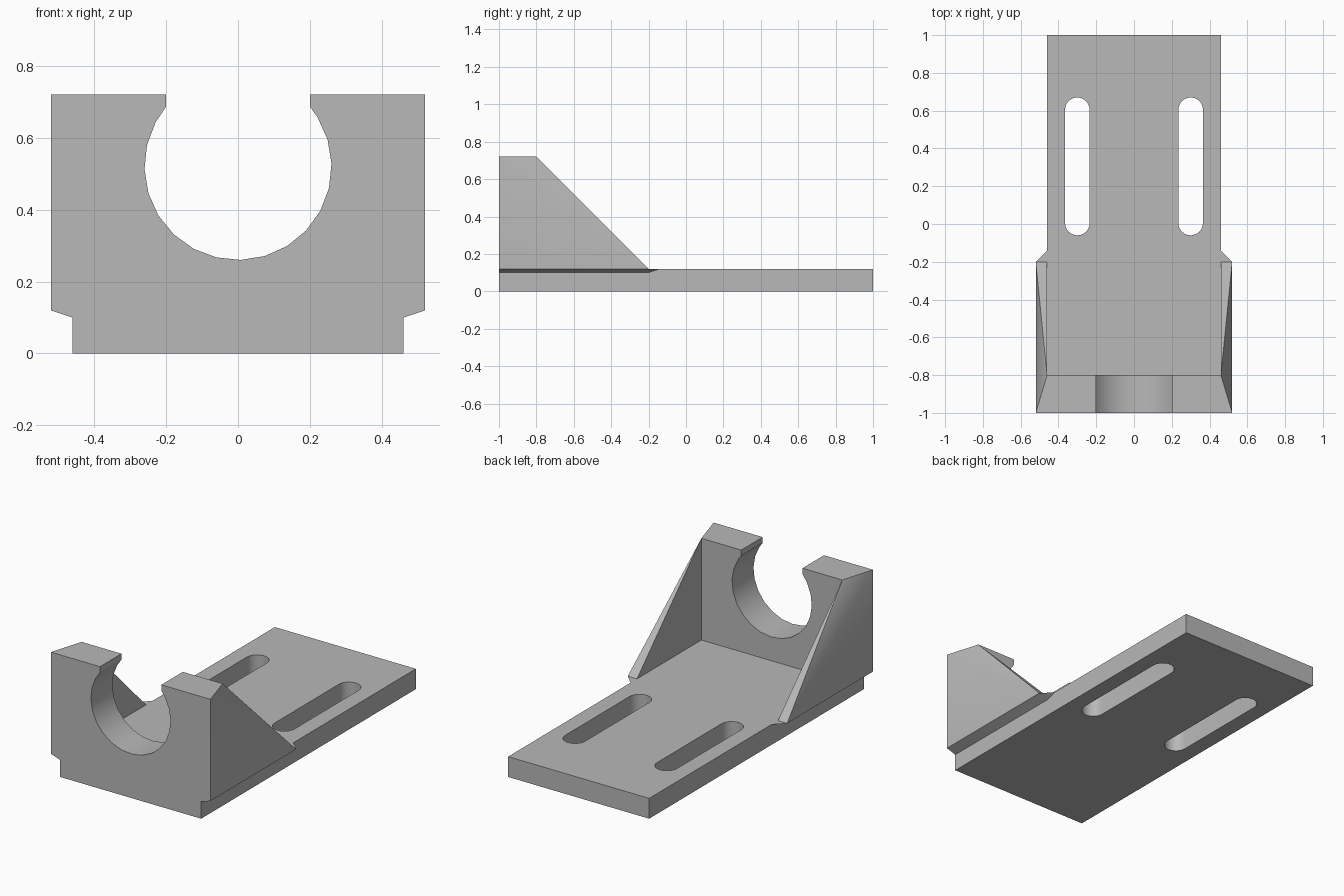
import bpy, bmesh
from math import sin, cos, pi, radians

cube = bpy.data.objects.get("Cube")
if cube:
    bpy.data.objects.remove(cube)

grey = bpy.data.materials.new("plain grey")
grey.use_nodes = True
colour = (0.48, 0.48, 0.48, 1)
grey.diffuse_color = colour
grey.node_tree.nodes["Principled BSDF"].inputs["Base Color"].default_value = colour

HALF, FLARE = 0.46, 0.52        # half widths of the plate and of the flared wall
PLATE, TOP = 0.12, 0.72         # heights of the plate and of the wall
FRONT, WALL_BACK, TOE = -1.0, -0.8, -0.2


def finish(name, bm):
    bmesh.ops.recalc_face_normals(bm, faces=bm.faces)
    mesh = bpy.data.meshes.new(name)
    bm.to_mesh(mesh)
    bm.free()
    mesh.materials.append(grey)
    obj = bpy.data.objects.new(name, mesh)
    bpy.context.collection.objects.link(obj)
    return obj


def loft(name, first, second):
    """Solid between two matching outlines."""
    bm = bmesh.new()
    a = [bm.verts.new(p) for p in first]
    b = [bm.verts.new(p) for p in second]
    bm.faces.new(a)
    bm.faces.new(b)
    for i in range(len(a)):
        j = (i + 1) % len(a)
        bm.faces.new((a[i], a[j], b[j], b[i]))
    return finish(name, bm)


def prism(name, outline, low, high):
    return loft(name, [(x, y, low) for x, y in outline],
                [(x, y, high) for x, y in outline])


def hull(name, points):
    bm = bmesh.new()
    for p in points:
        bm.verts.new(p)
    bmesh.ops.convex_hull(bm, input=bm.verts)
    bmesh.ops.dissolve_limit(bm, angle_limit=radians(1),
                             verts=bm.verts, edges=bm.edges)
    return finish(name, bm)


def smooth(obj):
    bpy.ops.object.select_all(action='DESELECT')
    obj.select_set(True)
    bpy.context.view_layer.objects.active = obj
    bpy.ops.object.shade_smooth_by_angle(angle=radians(30))


# Base plate with two long adjustment slots
plate = prism("base_plate", [(-HALF, WALL_BACK), (HALF, WALL_BACK),
                             (HALF, 1), (-HALF, 1)], 0, PLATE)
R, STEPS = 0.065, 12
for s in (-1, 1):
    outline = []
    for cy, start in ((0.605, 0), (0.005, pi)):
        for i in range(STEPS + 1):
            a = start + pi * i / STEPS
            outline.append((0.3 * s + R * cos(a), cy + R * sin(a)))
    cutter = prism("slot_cutter", outline, -0.1, 0.3)
    cutter.hide_render = True
    cut = plate.modifiers.new("slot", 'BOOLEAN')
    cut.operation, cut.solver, cut.object = 'DIFFERENCE', 'EXACT', cutter
    bpy.context.view_layer.objects.active = plate
    bpy.ops.object.modifier_apply(modifier=cut.name)
    bpy.data.objects.remove(cutter)

# Front wall with an open round cradle, narrowing toward its back
MOUTH, BORE, CENTRE = 0.2, 0.26, 0.52
lip = CENTRE + (BORE ** 2 - MOUTH ** 2) ** 0.5
right = [(HALF, 0), (HALF, 0.1), (FLARE, PLATE), (FLARE, TOP),
         (MOUTH, TOP), (MOUTH, lip)]
arc = [(BORE * cos(a), CENTRE + BORE * sin(a))
       for a in (radians(31.7 - 15 * k) for k in range(17))]
profile = right + arc + [(-x, z) for x, z in reversed(right)]
wall = loft("cradle_wall", [(x, FRONT, z) for x, z in profile],
            [(max(-HALF, min(HALF, x)), WALL_BACK, z) for x, z in profile])

# Side gussets and the bevelled ledges under them
parts = [plate, wall]
for side, s in (("left", 1), ("right", -1)):
    i, o = HALF * s, FLARE * s
    parts.append(hull(side + "_gusset", [
        (o, FRONT, TOP), (o, FRONT, PLATE), (i, WALL_BACK, TOP),
        (i, WALL_BACK, PLATE), (i, TOE, PLATE), (o, TOE, PLATE)]))
    parts.append(hull(side + "_ledge", [
        (o, FRONT, PLATE), (i, FRONT, 0.1), (i, WALL_BACK, PLATE),
        (o, TOE, PLATE), (i, TOE + 0.06, PLATE), (i, TOE, 0.1)]))

for part in parts:
    smooth(part)
